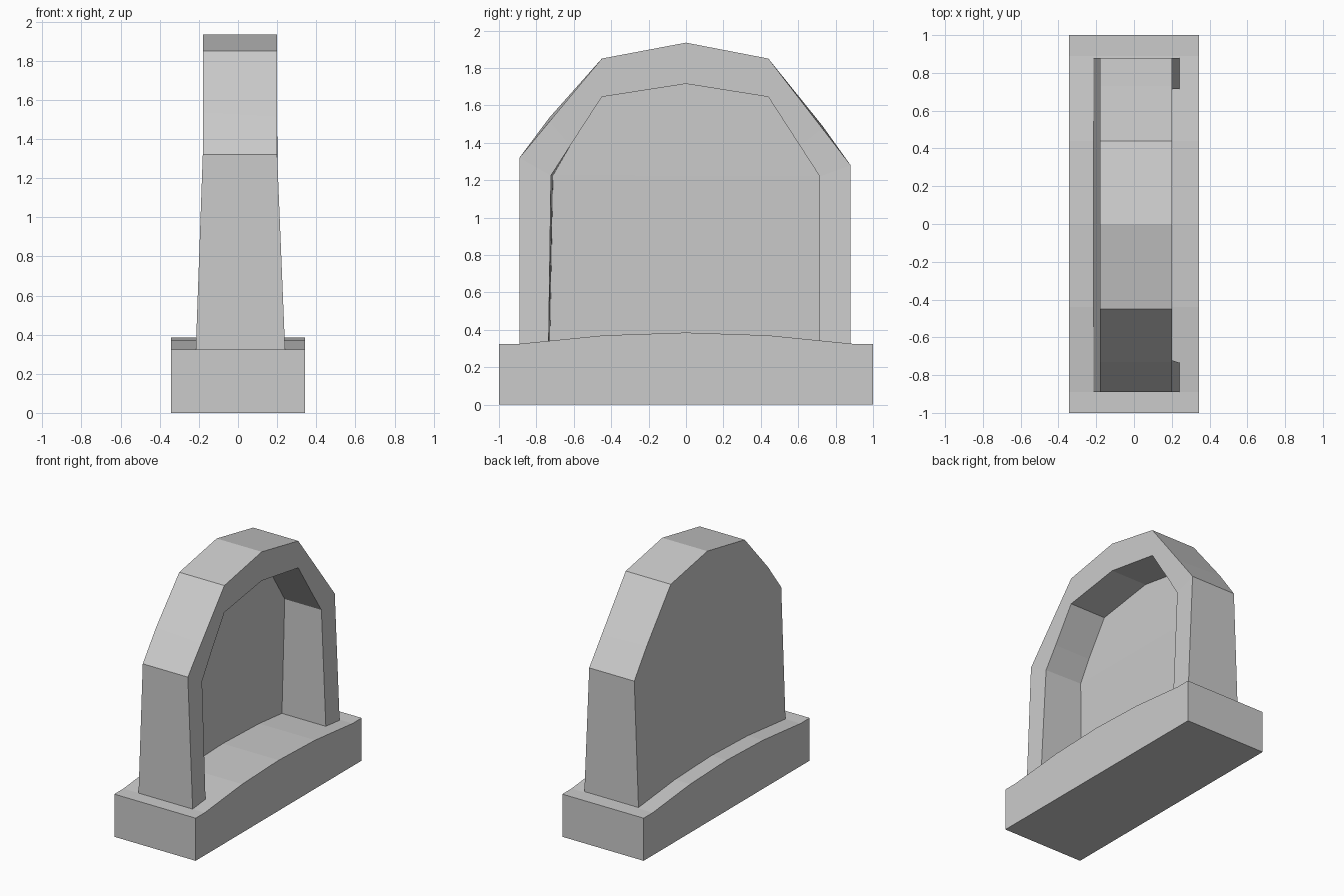
import bpy, bmesh

if "Cube" in bpy.data.objects:
    bpy.data.objects.remove(bpy.data.objects["Cube"])


def make_object(name, bm):
    bmesh.ops.recalc_face_normals(bm, faces=bm.faces[:])
    mesh = bpy.data.meshes.new(name)
    bm.to_mesh(mesh)
    bm.free()
    obj = bpy.data.objects.new(name, mesh)
    bpy.context.collection.objects.link(obj)
    return obj


# Base slab: gently crowned top, extruded across x
def build_base(half_width):
    profile = [(-1, 0), (-1, 0.325), (-0.89, 0.325), (-0.44, 0.37), (0, 0.385),
               (0.44, 0.37), (0.89, 0.325), (1, 0.325), (1, 0)]
    bm = bmesh.new()
    left = [bm.verts.new((-half_width, y, z)) for y, z in profile]
    right = [bm.verts.new((half_width, y, z)) for y, z in profile]
    bm.faces.new(left)
    bm.faces.new(right)
    for i in range(len(profile)):
        j = (i + 1) % len(profile)
        bm.faces.new((left[i], left[j], right[j], right[i]))
    make_object("base", bm)


# x position of a face that leans inwards up to the spring of the arch
def lean(z, bottom, top, spring=1.28):
    t = min(max((z - 0.34) / (spring - 0.34), -0.1), 1)
    return bottom + (top - bottom) * t


def ring(bm, outline, bottom, top):
    return [bm.verts.new((lean(z, bottom, top), y, z)) for y, z in outline]


def strip(bm, a, b):
    for i in range(len(a) - 1):
        bm.faces.new((a[i], a[i + 1], b[i + 1], b[i]))


# Fill an arch outline with rows running from one side to the other
def fill_rows(bm, r):
    n = len(r)
    for i in range(n // 2):
        row = [r[i], r[i + 1], r[n - 2 - i], r[n - 1 - i]]
        bm.faces.new(list(dict.fromkeys(row)))


# Niche: arched frame open towards +x, closed by a thin panel at -x
def build_niche():
    outer = [(-0.89, 0.3), (-0.89, 1.32), (-0.73, 1.513), (-0.45, 1.85), (0, 1.935),
             (0.44, 1.85), (0.73, 1.475), (0.88, 1.28), (0.88, 0.3)]
    outer_back = list(outer)
    outer_back[2] = (-0.73, 1.535)
    outer_back[6] = (0.73, 1.49)
    inner = [(-0.735, 0.3), (-0.722, 1.225), (-0.62, 1.383), (-0.45, 1.645), (0, 1.715),
             (0.44, 1.645), (0.61, 1.382), (0.715, 1.22), (0.715, 0.3)]
    inner_back = list(inner)
    inner_back[0] = (-0.728, 0.3)
    inner_back[1] = (-0.711, 1.225)

    bm = bmesh.new()
    of = ring(bm, outer, 0.24, 0.2)
    ob = ring(bm, outer_back, -0.215, -0.18)
    nf = ring(bm, inner, 0.24, 0.2)
    nb = ring(bm, inner_back, -0.13, -0.105)
    strip(bm, of, ob)
    strip(bm, of, nf)
    strip(bm, nf, nb)
    fill_rows(bm, nb)
    fill_rows(bm, ob)
    bm.faces.new((of[0], nf[0], nb[0], nb[-1], nf[-1], of[-1], ob[-1], ob[0]))
    make_object("arched_niche", bm)


build_base(0.343)
build_niche()
